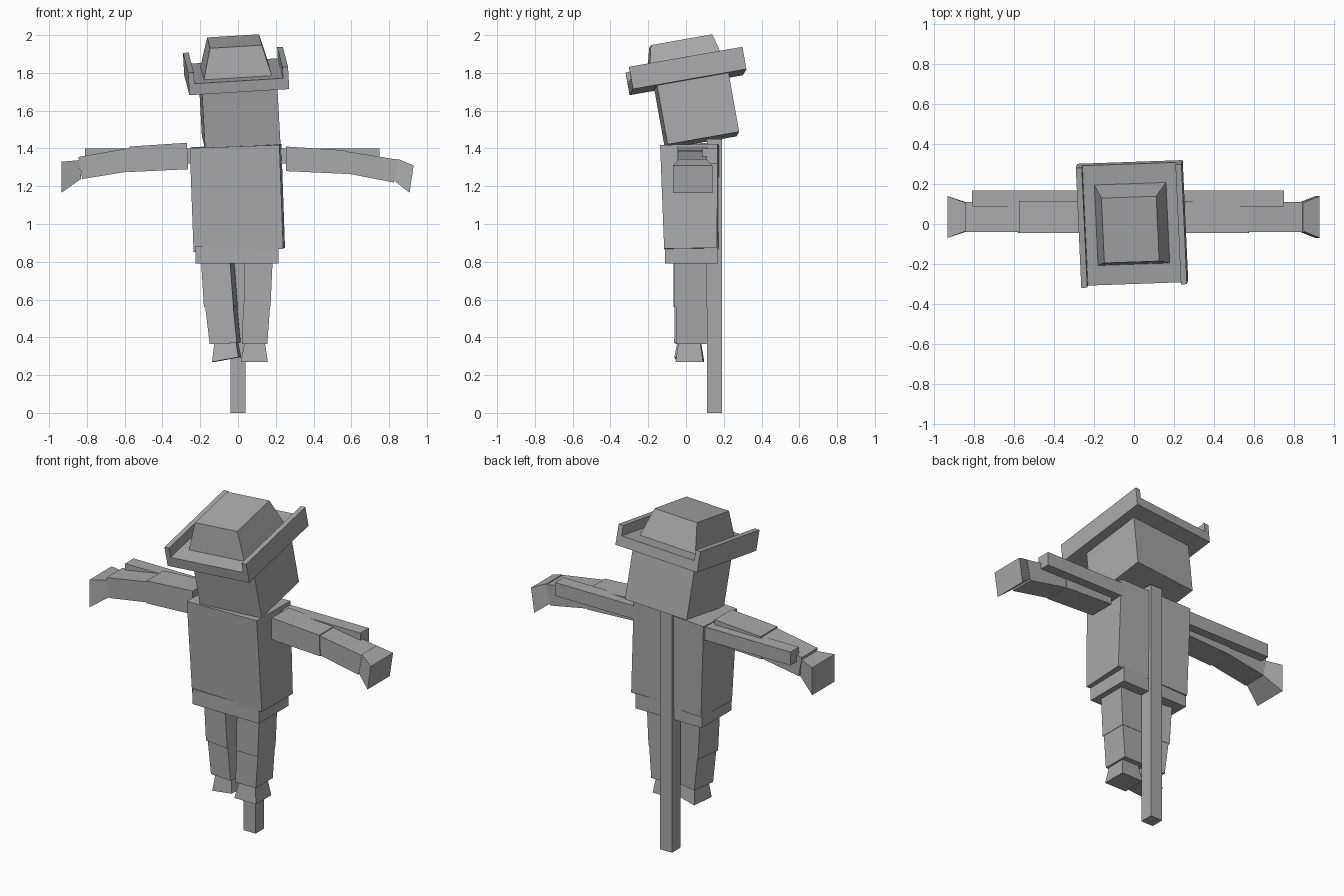
import bpy
from math import radians
from mathutils import Matrix, Vector, Euler

cube = bpy.data.objects.get("Cube")
if cube:
    bpy.data.objects.remove(cube, do_unlink=True)

grey = bpy.data.materials.new("plain_grey")
grey.use_nodes = True
GREY = (0.4, 0.4, 0.4, 1)
grey.diffuse_color = GREY
grey.node_tree.nodes["Principled BSDF"].inputs["Base Color"].default_value = GREY


def hexahedron(name, start, end):
    """Solid between two four-cornered ends."""
    n = 4
    faces = [(3, 2, 1, 0), (4, 5, 6, 7)]
    faces += [(i, (i + 1) % n, n + (i + 1) % n, n + i) for i in range(n)]
    mesh = bpy.data.meshes.new(name)
    mesh.from_pydata([Vector(v) for v in start + end], [], faces)
    mesh.materials.append(grey)
    # Make every face point outward
    centre = sum((v.co for v in mesh.vertices), Vector()) / 8
    if (mesh.polygons[0].center - centre).dot(mesh.polygons[0].normal) < 0:
        mesh.flip_normals()
    obj = bpy.data.objects.new(name, mesh)
    bpy.context.collection.objects.link(obj)
    return obj


def frustum(name, bottom, z0, top, z1, frame=Matrix(), centre=(0, 0)):
    """Box or tapered box standing in a local frame."""
    def ring(size, z):
        w, d = size[0] / 2, size[1] / 2
        x, y = centre
        return [frame @ Vector((x + sx * w, y + sy * d, z))
                for sx, sy in ((-1, -1), (1, -1), (1, 1), (-1, 1))]
    return hexahedron(name, ring(bottom, z0), ring(top, z1))


def limb(name, a, b, c, d, y0, y1, yaw=0):
    """Limb piece from edge a-b to edge c-d in the x-z plane, with its y ranges."""
    def ring(p, q, y):
        return [(p[0], y[0], p[1]), (q[0], y[0], q[1]),
                (q[0], y[1], q[1]), (p[0], y[1], p[1])]
    obj = hexahedron(name, ring(a, b, y0), ring(c, d, y1))
    if yaw:
        mid = Vector(((a[0] + b[0]) / 2, sum(y0) / 2, 0))
        obj.data.transform(Matrix.Translation(mid)
                           @ Matrix.Rotation(radians(yaw), 4, "Z")
                           @ Matrix.Translation(-mid))
    return obj


def frame(loc, rx, ry, rz):
    turn = Euler((radians(rx), radians(ry), radians(rz))).to_matrix().to_4x4()
    return Matrix.Translation(loc) @ turn


# Wooden support
frustum("pole", (0.08, 0.08), 0, (0.08, 0.08), 1.45, centre=(0, 0.15))
frustum("crossbar", (1.56, 0.08), 1.32, (1.56, 0.08), 1.40, centre=(-0.03, 0.128))

# Body
frustum("torso", (0.475, 0.28), -0.275, (0.475, 0.305), 0.275,
        frame((-0.003, 0.028, 1.138), 1, -2, -2))
frustum("hips", (0.44, 0.28), 0.79, (0.44, 0.28), 0.88, centre=(-0.005, 0.03))

# Head and hat share a tilt
frustum("head", (0.40, 0.385), -0.165, (0.40, 0.385), 0.18,
        frame((0.008, 0.056, 1.605), 10, -3.5, 2))
hat = frame((-0.01, 0, 1.81), 10, -3.5, 2)
frustum("hat_brim", (0.53, 0.61), -0.06, (0.53, 0.61), 0, hat)
for side, x in (("left", 0.25), ("right", -0.25)):
    frustum("hat_rim_" + side, (0.03, 0.61), -0.06, (0.03, 0.61), 0.06, hat, (x, 0))
frustum("hat_crown", (0.36, 0.41), 0, (0.275, 0.33), 0.16, hat)

# Left arm
arm = (-0.045, 0.115)
wrist, palm = (-0.035, 0.105), (-0.07, 0.14)
limb("left_upper_arm", (0.255, 1.41), (0.255, 1.28), (0.57, 1.39), (0.575, 1.265), arm, arm)
limb("left_forearm", (0.57, 1.385), (0.575, 1.268), (0.85, 1.34), (0.825, 1.22),
     (-0.04, 0.11), (-0.04, 0.11))
limb("left_hand", (0.845, 1.345), (0.82, 1.235), (0.93, 1.31), (0.908, 1.165), wrist, palm)

# Right arm
limb("right_upper_arm", (-0.27, 1.43), (-0.265, 1.29), (-0.575, 1.41), (-0.58, 1.275), arm, arm)
limb("right_forearm", (-0.575, 1.402), (-0.58, 1.278), (-0.845, 1.355), (-0.825, 1.238),
     (-0.04, 0.11), (-0.04, 0.11))
limb("right_hand", (-0.84, 1.338), (-0.83, 1.24), (-0.935, 1.33), (-0.935, 1.165), wrist, palm)

# Left leg
limb("left_thigh", (0.035, 0.8), (0.183, 0.8), (0.03, 0.56), (0.172, 0.56),
     (-0.06, 0.11), (-0.06, 0.11))
limb("left_shin", (0.028, 0.57), (0.17, 0.57), (0.02, 0.365), (0.155, 0.365),
     (-0.053, 0.108), (-0.053, 0.108))
limb("left_foot", (0.035, 0.375), (0.142, 0.375), (0.015, 0.27), (0.158, 0.27),
     (-0.04, 0.075), (-0.055, 0.09))

# Right leg, turned slightly outward
limb("right_thigh", (-0.185, 0.8), (-0.03, 0.8), (-0.17, 0.56), (-0.012, 0.56),
     (-0.055, 0.105), (-0.055, 0.105), -8)
limb("right_shin", (-0.165, 0.57), (-0.015, 0.57), (-0.14, 0.365), (0.005, 0.37),
     (-0.05, 0.1), (-0.05, 0.1), -8)
limb("right_foot", (-0.12, 0.37), (-0.005, 0.375), (-0.13, 0.27), (0.01, 0.295),
     (-0.04, 0.075), (-0.055, 0.09), -6)
